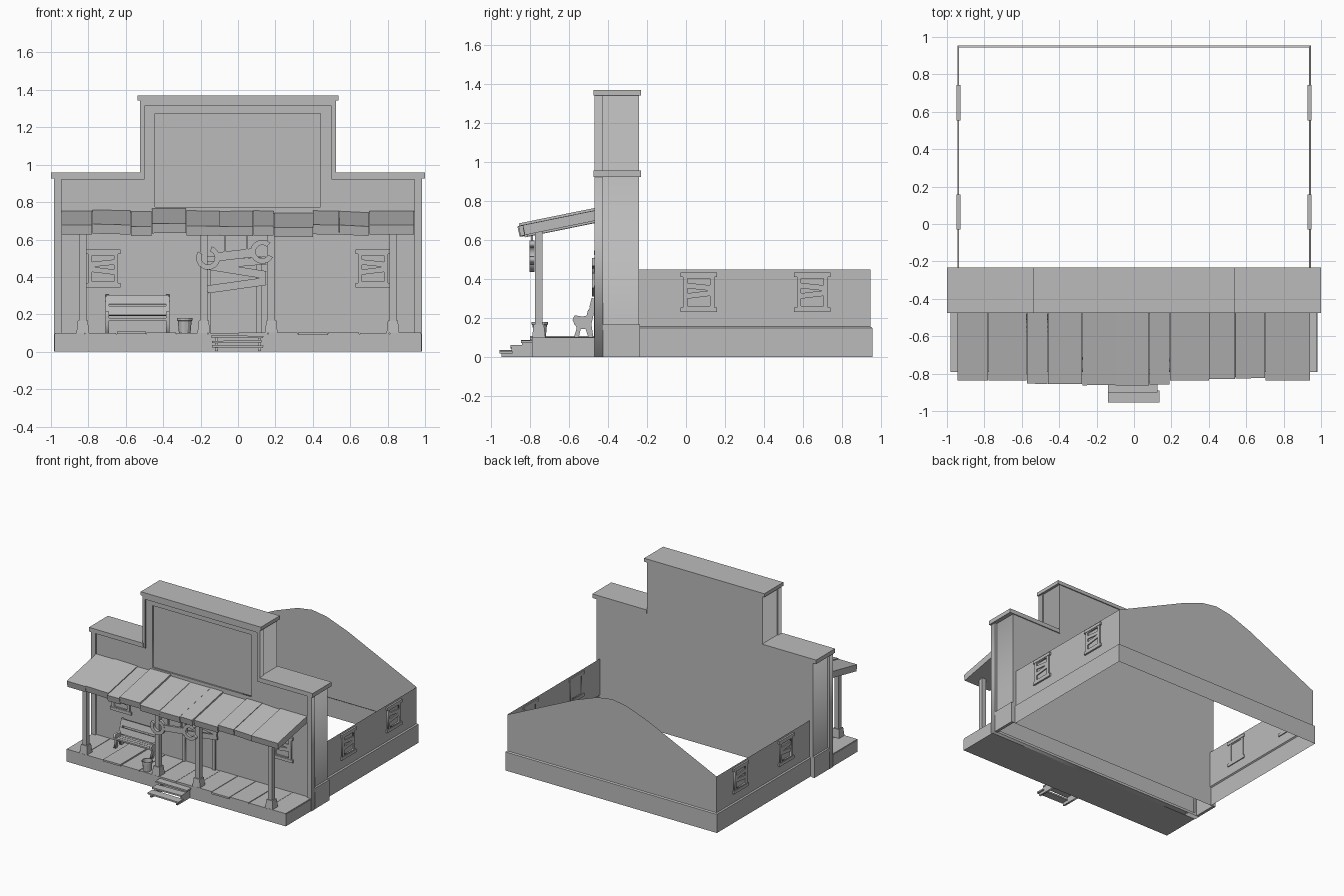
import bpy, bmesh, math, random
from mathutils import Matrix, Vector

if "Cube" in bpy.data.objects:
    bpy.data.objects.remove(bpy.data.objects["Cube"])

random.seed(4)
grey = bpy.data.materials.new("plain grey")
grey.diffuse_color = (0.5, 0.5, 0.5, 1)
grey.use_nodes = True
grey.node_tree.nodes["Principled BSDF"].inputs["Base Color"].default_value = grey.diffuse_color


def add(name, mesh, matrix=None):
    if matrix:
        mesh.transform(matrix)
    mesh.materials.clear()
    mesh.materials.append(grey)
    ob = bpy.data.objects.new(name, mesh)
    bpy.context.collection.objects.link(ob)
    return ob


def box(name, x, y, z, rot=(0, 0, 0), taper=1.0, matrix=None):
    """Box from three (low, high) ranges, rotated in degrees about its centre."""
    bm = bmesh.new()
    bmesh.ops.create_cube(bm, size=1)
    for v in bm.verts:
        k = taper if v.co.z > 0 else 1
        v.co = Vector((v.co.x * (x[1] - x[0]) * k, v.co.y * (y[1] - y[0]) * k, v.co.z * (z[1] - z[0])))
    for angle, axis in zip(rot, "XYZ"):
        bm.transform(Matrix.Rotation(math.radians(angle), 4, axis))
    bm.transform(Matrix.Translation((sum(x) / 2, sum(y) / 2, sum(z) / 2)))
    me = bpy.data.meshes.new(name)
    bm.to_mesh(me)
    bm.free()
    return add(name, me, matrix)


def plate(name, loops, y0, y1, matrix=None):
    """Upright plate from x,z outlines; inner outlines become holes."""
    cu = bpy.data.curves.new(name, 'CURVE')
    cu.dimensions, cu.fill_mode, cu.extrude = '2D', 'BOTH', abs(y1 - y0) / 2
    for loop in loops:
        sp = cu.splines.new('POLY')
        sp.points.add(len(loop) - 1)
        for p, (a, b) in zip(sp.points, loop):
            p.co = (a, b, 0, 1)
        sp.use_cyclic_u = True
    tmp = bpy.data.objects.new("tmp", cu)
    bpy.context.collection.objects.link(tmp)
    bpy.context.view_layer.update()
    me = bpy.data.meshes.new_from_object(tmp.evaluated_get(bpy.context.evaluated_depsgraph_get()))
    bpy.data.objects.remove(tmp)
    me.transform(Matrix.Translation((0, (y0 + y1) / 2, 0)) @ Matrix.Rotation(math.pi / 2, 4, 'X'))
    return add(name, me, matrix)


def rect(x0, x1, z0, z1):
    return [(x0, z0), (x1, z0), (x1, z1), (x0, z1)]


def stepped(w, h, tw, th, z0=0):
    half = [(w, z0), (w, h), (tw, h), (tw, th)]
    return half + [(-x, z) for x, z in reversed(half)]


# stepped facade: hollow-bottomed body, raised frame, recessed sign field
body = plate("facade_body", [stepped(0.967, 0.93, 0.517, 1.345)], -0.445, -0.24)
bm = bmesh.new()
bm.from_mesh(body.data)
low = [f for f in bm.faces if all(v.co.z < 0.001 for v in f.verts)]
bmesh.ops.delete(bm, geom=low, context='FACES')
bm.to_mesh(body.data)
bm.free()
plate("facade_front", [stepped(0.967, 0.93, 0.517, 1.345), rect(-0.445, 0.44, 0.775, 1.275)], -0.457, -0.444)
plate("facade_frame", [stepped(0.985, 0.93, 0.525, 1.345), stepped(0.945, 0.92, 0.50, 1.315, 0.02)], -0.47, -0.425)
box("top_cap", (-0.537, 0.537), (-0.475, -0.232), (1.342, 1.37))
for s in (-1, 1):
    box("shoulder_cap", sorted((s * 0.517, s * 1.0)), (-0.475, -0.232), (0.925, 0.958))
    box("facade_side_base", sorted((s * 0.96, s * 0.983)), (-0.43, -0.235), (0, 0.167))

# open-topped house shell with a projecting base and a gabled back wall
bm = bmesh.new()
rows = []
for z, o in ((0, 0.01), (0.15, 0.01), (0.157, 0), (0.45, 0)):
    e = 0.935 + o
    rows.append([bm.verts.new(p) for p in ((e, -0.24, z), (e, e + 0.01, z), (-e, e + 0.01, z), (-e, -0.24, z))])
for a, b in zip(rows, rows[1:]):
    for i in range(3):
        bm.faces.new((a[i], a[i + 1], b[i + 1], b[i]))
ridge = [bm.verts.new((x, 0.945, z)) for x, z in ((-0.32, 0.735), (-0.13, 0.805), (0, 0.825), (0.13, 0.805), (0.32, 0.735))]
bm.faces.new([rows[3][1], rows[3][2]] + ridge)
me = bpy.data.meshes.new("house_walls")
bm.to_mesh(me)
bm.free()
add("house_walls", me)


# boarded windows, built facing -y around the origin
def window(m, flip):
    plate("window_frame", [rect(-0.08, 0.08, -0.09, 0.09), rect(-0.058, 0.058, -0.07, 0.07)], -0.011, 0.004, m)
    for z in (-0.09, 0.09):
        box("window_sill", (-0.094, 0.094), (-0.014, 0.008), (z - 0.012, z + 0.012), matrix=m)
    for z, a in ((0.028, 6), (-0.012, -7)):
        box("window_board", (-0.075, 0.075), (-0.010, -0.002), (z - 0.014, z + 0.014), (0, a * flip, 0), matrix=m)


for s in (-1, 1):
    window(Matrix.Translation((s * 0.722, -0.457, 0.445)), s)
    for y in (0.065, 0.648):
        window(Matrix.Translation((s * 0.935, y, 0.333)) @ Matrix.Rotation(s * math.pi / 2, 4, 'Z'), s)

# boarded doorway
plate("door_frame", [rect(-0.165, 0.125, 0.1, 0.51), rect(-0.145, 0.1, 0.1001, 0.485)], -0.472, -0.45)
for z, a in ((0.355, -8), (0.435, 9), (0.475, -5)):
    box("door_board", (-0.165, 0.15), (-0.482, -0.47), (z - 0.021, z + 0.021), (0, a, 0))

# porch deck with uneven planks
box("porch_base", (-0.98, 0.98), (-0.79, -0.455), (0, 0.094))
edges = [-0.98, -0.82, -0.65, -0.49, -0.33, -0.16, 0.0, 0.16, 0.32, 0.48, 0.65, 0.81, 0.98]
for i, (a, b) in enumerate(zip(edges, edges[1:])):
    up = 0.007 if i == 2 else random.uniform(-0.002, 0.002)
    front = -0.80 if i in (2, 8) else -0.79
    box("deck_plank", (a + 0.002, b - 0.002), (front, -0.457), (0.088 + up, 0.102 + up))

# front steps
for i, (x0, x1) in enumerate(((-0.14, 0.135), (-0.14, 0.125), (-0.145, 0.135))):
    y, z = -0.955 + 0.055 * i, 0.022 + 0.026 * i
    box("step_tread", (x0, x1), (y, y + 0.065), (z, z + 0.012), (0, (0.8, -1, 0.5)[i], 0))
side = Matrix.Rotation(math.pi / 2, 4, 'Z')   # turns outline x into world y
for x in (-0.115, 0.115):
    plate("step_stringer", [[(-0.945, 0), (-0.79, 0), (-0.79, 0.075), (-0.84, 0.075), (-0.84, 0.05),
                             (-0.895, 0.05), (-0.895, 0.024), (-0.945, 0.024)]], -x - 0.008, -x + 0.008, side)

# porch posts with tapered feet
for x in (-0.83, -0.183, 0.178, 0.828):
    box("porch_post", (x - 0.019, x + 0.019), (-0.774, -0.736), (0.1, 0.665))
    box("post_foot", (x - 0.034, x + 0.034), (-0.789, -0.721), (0.1, 0.168), taper=0.78)

# sloping porch roof of uneven boards: left, right, length, lift, tilt
boards = [(-0.945, -0.78, 0.372, 0, 0), (-0.778, -0.575, 0.372, 0.003, 1.5), (-0.572, -0.462, 0.39, -0.004, -1),
          (-0.46, -0.277, 0.392, 0.012, -0.6), (-0.275, -0.10, 0.398, 0, 0.6), (-0.098, 0.08, 0.40, -0.002, -0.6),
          (0.082, 0.19, 0.395, 0, 1), (0.192, 0.40, 0.372, -0.012, 0), (0.402, 0.54, 0.365, 0, 0.5),
          (0.542, 0.70, 0.36, -0.006, 3), (0.702, 0.94, 0.372, 0, 0)]
for a, b, length, lift, tilt in boards:
    m = (Matrix.Translation(((a + b) / 2, -0.457, 0.728 + lift)) @ Matrix.Rotation(math.radians(11.5), 4, 'X')
         @ Matrix.Rotation(math.radians(tilt), 4, 'Y'))
    h = (b - a) / 2
    box("roof_board", (-h, h), (-length - 0.01, 0), (-0.026, 0.026), matrix=m)


# hanging double-ended spanner
def jaw(cx, cz, opening):
    span = [math.radians(opening + 38 + i * 284 / 16) for i in range(17)]
    outer = [(cx + 0.064 * math.cos(t), cz + 0.064 * math.sin(t)) for t in span]
    inner = [(cx + 0.036 * math.cos(t), cz + 0.036 * math.sin(t)) for t in reversed(span)]
    plate("spanner_jaw", [outer + inner], -0.802, -0.778)


jaw(-0.16, 0.502, 110)
jaw(0.13, 0.535, 10)
box("spanner_handle", (-0.112, 0.082), (-0.8, -0.78), (0.495, 0.542), (0, -6.5, 0))
for x in (-0.07, 0.048):
    box("hanging_strap", (x - 0.006, x + 0.006), (-0.796, -0.784), (0.525, 0.665))

# bench: two shaped ends, seat slats and back slats
end = [(-0.575, 0.1), (-0.56, 0.15), (-0.582, 0.19), (-0.572, 0.215), (-0.53, 0.208), (-0.505, 0.215),
       (-0.482, 0.29), (-0.466, 0.305), (-0.462, 0.27), (-0.485, 0.17), (-0.475, 0.1), (-0.5, 0.1),
       (-0.515, 0.145), (-0.54, 0.145), (-0.55, 0.1)]
for x in (-0.7, -0.375):
    plate("bench_end", [end], -x - 0.009, -x + 0.009, side)
for y in (-0.562, -0.535, -0.508):
    box("bench_seat_slat", (-0.705, -0.37), (y - 0.012, y + 0.012), (0.168, 0.18))
for y, z in ((-0.502, 0.218), (-0.484, 0.278)):
    box("bench_back_slat", (-0.705, -0.37), (y - 0.006, y + 0.006), (z - 0.025, z + 0.025), (-14, 0, 0))

# open bucket
bm = bmesh.new()
rings = [[bm.verts.new((-0.285 + r * math.cos(i * math.pi / 6), -0.75 + r * math.sin(i * math.pi / 6), z))
          for i in range(12)] for r, z in ((0.031, 0.1), (0.037, 0.165), (0.042, 0.167), (0.042, 0.18), (0.036, 0.18), (0.028, 0.11))]
for a, b in zip(rings, rings[1:]):
    for i in range(12):
        bm.faces.new((a[i], a[(i + 1) % 12], b[(i + 1) % 12], b[i]))
bm.faces.new(rings[-1])
bm.faces.new(rings[0][::-1])
me = bpy.data.meshes.new("bucket")
bm.to_mesh(me)
bm.free()
add("bucket", me)
